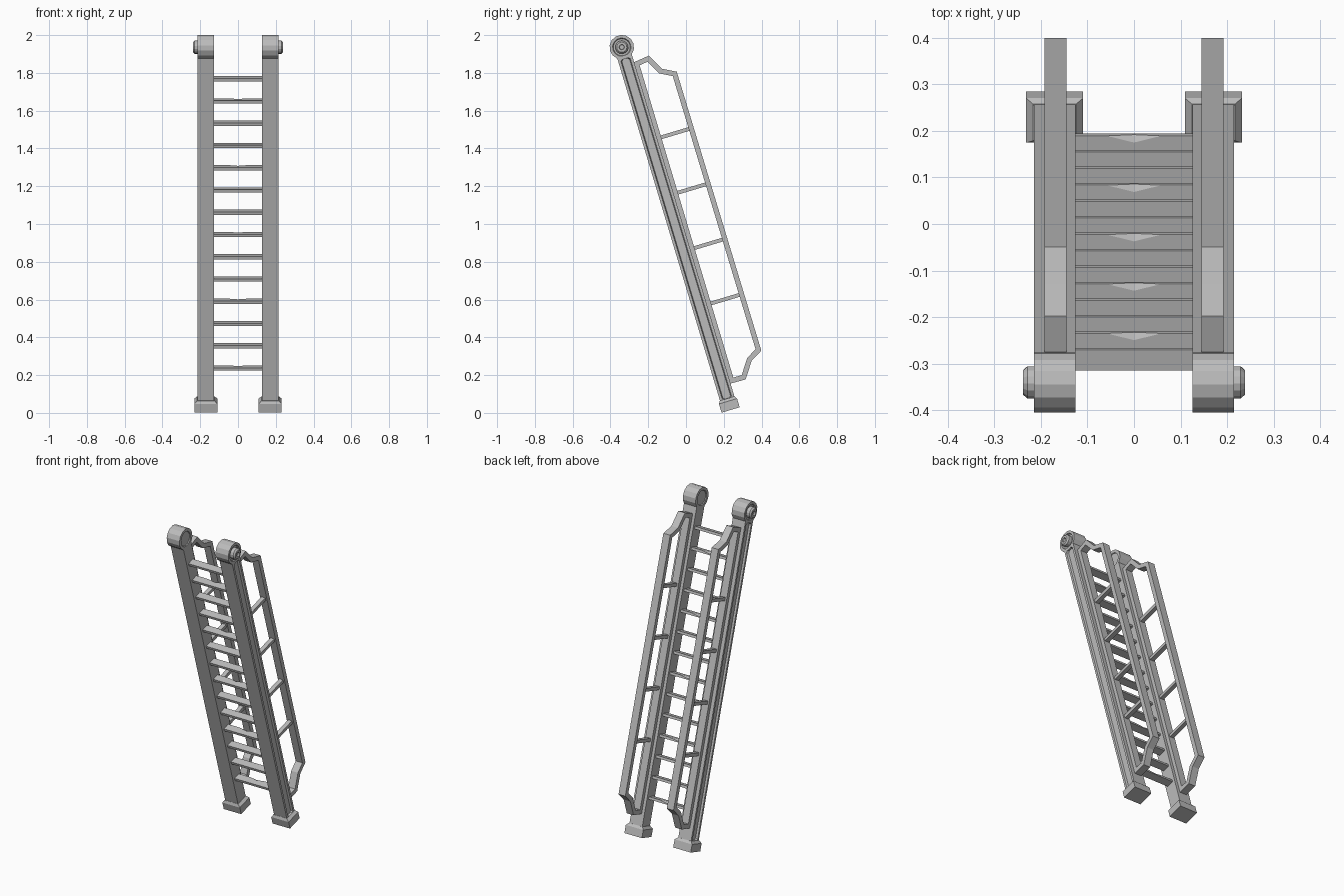
import bpy, bmesh, math
from mathutils import Matrix, Vector

if "Cube" in bpy.data.objects:
    bpy.data.objects.remove(bpy.data.objects["Cube"])

GREY = 0.5
mat = bpy.data.materials.new("plain grey")
mat.use_nodes = True
mat.diffuse_color = (GREY, GREY, GREY, 1)
mat.node_tree.nodes["Principled BSDF"].inputs["Base Color"].default_value = (GREY, GREY, GREY, 1)

# Everything is modelled upright with the hub at the origin, then leaned back
LEAN = Matrix.Translation((0, -0.34, 1.936)) @ Matrix.Rotation(math.radians(16.7), 4, 'X')
STILE_IN, STILE_OUT, HALF = 0.126, 0.215, 0.04
SIDES = (("left", 1), ("right", -1))


def finish(name, bm, side=1):
    if side < 0:
        bmesh.ops.scale(bm, vec=(-1, 1, 1), verts=bm.verts)
    bmesh.ops.recalc_face_normals(bm, faces=bm.faces)
    bm.transform(LEAN)
    mesh = bpy.data.meshes.new(name)
    bm.to_mesh(mesh)
    bm.free()
    mesh.materials.append(mat)
    obj = bpy.data.objects.new(name, mesh)
    bpy.context.collection.objects.link(obj)
    return obj


def box(lo, hi):
    bm = bmesh.new()
    bmesh.ops.create_cube(bm, size=1)
    lo, hi = Vector(lo), Vector(hi)
    bmesh.ops.scale(bm, vec=hi - lo, verts=bm.verts)
    bmesh.ops.translate(bm, vec=(lo + hi) / 2, verts=bm.verts)
    return bm


def loft(rings, caps=True):
    """Skin a list of equal-length point rings; without caps the ends join up."""
    bm = bmesh.new()
    rows = [[bm.verts.new(p) for p in ring] for ring in rings]
    pairs = list(zip(rows, rows[1:]))
    if caps:
        bm.faces.new(rows[0])
        bm.faces.new(rows[-1])
    else:
        pairs.append((rows[-1], rows[0]))
    for a, b in pairs:
        for i in range(len(a)):
            j = (i + 1) % len(a)
            bm.faces.new((a[i], a[j], b[j], b[i]))
    return bm


def inset_outline(points, dist):
    """Move each edge of a closed outline inward by dist, with mitred corners."""
    result = []
    for i, p in enumerate(points):
        p = Vector(p)
        d1 = (p - Vector(points[i - 1])).normalized()
        d2 = (Vector(points[(i + 1) % len(points)]) - p).normalized()
        n1, n2 = Vector((d1.y, -d1.x)), Vector((d2.y, -d2.x))
        result.append(p + (n1 + n2) * dist / (1 + n1.dot(n2)))
    return result


def stile(name, side):
    bm = box((STILE_IN, -HALF, -1.96), (STILE_OUT, HALF, -0.045))
    bm.faces.ensure_lookup_table()
    outer = max(bm.faces, key=lambda f: f.calc_center_median().x)
    # Long sunken channel with clipped ends
    bmesh.ops.inset_individual(bm, faces=[outer], thickness=0.02)
    bmesh.ops.bevel(bm, geom=list(outer.verts), offset=0.012, segments=1, affect='VERTICES')
    floor = max((f for f in bm.faces if f.normal.x > 0.9),
                key=lambda f: len(f.verts) * 10 + f.calc_area())
    bmesh.ops.inset_individual(bm, faces=[floor], thickness=0.005, depth=-0.012)
    finish(name, bm, side)


def foot(name, side):
    cx = (STILE_IN + STILE_OUT) / 2

    def ring(hx, hy, z):
        return [(cx + sx * hx, sy * hy, z) for sx, sy in ((-1, -1), (1, -1), (1, 1), (-1, 1))]
    bm = loft([ring(0.061, 0.05, -2.005), ring(0.061, 0.05, -1.957), ring(0.046, 0.041, -1.942)])
    finish(name, bm, side)


def hub(name, side):
    # (radius, x) profile from the inner face out to the pin end
    profile = [(0.044, 0.131), (0.047, STILE_IN), (0.065, STILE_IN), (0.065, STILE_OUT),
               (0.049, STILE_OUT), (0.045, 0.207), (0.035, 0.207), (0.035, 0.229),
               (0.027, 0.238), (0.014, 0.238), (0.012, 0.23)]
    n = 14
    rings = [[(x, r * math.cos(math.tau * i / n), r * math.sin(math.tau * i / n))
              for i in range(n)] for r, x in profile]
    finish(name, loft(rings), side)


# Handrail: a closed flat frame behind each stile, with cross bars
OUTLINE = [(0.036, -0.095), (0.124, -0.084), (0.170, -0.170), (0.2415, -0.208),
           (0.246, -1.751), (0.182, -1.787), (0.123, -1.873), (0.036, -1.871)]
RAIL_IN, RAIL_OUT = 0.145, 0.192


def handrail(name, side):
    inner = inset_outline(OUTLINE, 0.027)
    rings = [[(x, u, w) for u, w in loop] for x, loop in
             ((RAIL_IN, OUTLINE), (RAIL_OUT, OUTLINE), (RAIL_OUT, inner), (RAIL_IN, inner))]
    finish(name, loft(rings, caps=False), side)


for label, side in SIDES:
    stile(label + "_stile", side)
    foot(label + "_foot", side)
    hub(label + "_hub", side)
    handrail(label + "_handrail", side)
    for k in range(4):
        w = -0.517 - 0.306 * k
        bm = box((0.155, 0.055, w - 0.01), (0.182, 0.225, w + 0.01))
        finish(f"{label}_rail_bar_{k + 1}", bm, side)

# Rungs, some with a worn chip on the upper back edge
RUNGS, DEPTH, THICK = 14, 0.023, 0.008
for k in range(RUNGS):
    w = -0.174 - 0.123 * k
    wear = 0.014 if k % 3 == 1 else 0.0
    rings = []
    for x, chip in ((-0.13, 0), (-0.055, 0), (0, wear), (0.055, 0), (0.13, 0)):
        chip += 0.001
        rings.append([(x, -DEPTH, w - THICK), (x, -DEPTH, w + THICK), (x, DEPTH - chip, w + THICK),
                      (x, DEPTH, w + THICK - chip * 0.6), (x, DEPTH, w - THICK)])
    finish(f"rung_{k + 1}", loft(rings))
